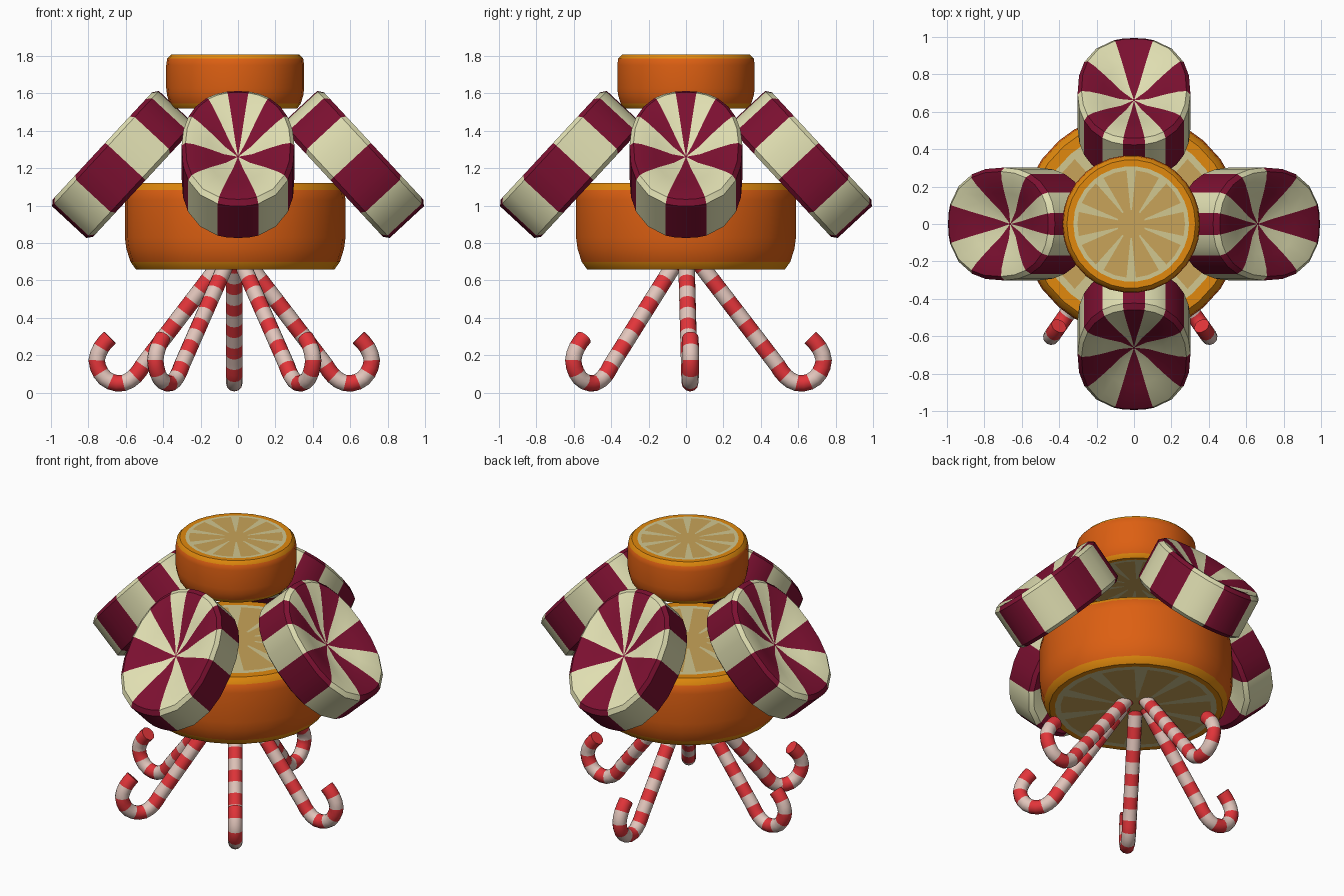
import bpy, bmesh, math
from mathutils import Vector, Matrix

if "Cube" in bpy.data.objects:
    bpy.data.objects.remove(bpy.data.objects["Cube"])


def material(name, rgb):
    m = bpy.data.materials.new(name)
    m.diffuse_color = (*rgb, 1)
    m.use_nodes = True
    m.node_tree.nodes["Principled BSDF"].inputs["Base Color"].default_value = m.diffuse_color
    return m


PEEL = material("orange peel", (0.72, 0.115, 0.006))
EDGE = material("peel edge", (0.75, 0.25, 0.004))
FLESH = material("orange flesh", (0.58, 0.37, 0.10))
PITH = material("pith", (0.64, 0.57, 0.28))
BERRY = material("berry red", (0.20, 0.005, 0.030))
CREAM = material("mint cream", (0.74, 0.73, 0.44))
RED = material("cane red", (0.76, 0.035, 0.042))
WHITE = material("cane white", (0.76, 0.56, 0.50))


def skin(name, rings, mats, rule, smooth=40):
    """Join equal closed rings into a closed surface; rule(ring, column) picks the colour."""
    bm = bmesh.new()
    vs = [[bm.verts.new(p) for p in ring] for ring in rings]
    n = len(rings[0])
    for i in range(len(vs) - 1):
        for j in range(n):
            k = (j + 1) % n
            f = bm.faces.new((vs[i][j], vs[i][k], vs[i + 1][k], vs[i + 1][j]))
            f.material_index = rule(i, j)
    for i, ring in ((0, vs[0]), (len(vs) - 2, vs[-1])):
        f = bm.faces.new(ring)
        f.material_index = rule(i, 0)
    bmesh.ops.recalc_face_normals(bm, faces=bm.faces[:])
    me = bpy.data.meshes.new(name)
    bm.to_mesh(me)
    bm.free()
    for m in mats:
        me.materials.append(m)
    ob = bpy.data.objects.new(name, me)
    bpy.context.collection.objects.link(ob)
    bpy.ops.object.select_all(action='DESELECT')
    ob.select_set(True)
    bpy.context.view_layer.objects.active = ob
    bpy.ops.object.shade_smooth_by_angle(angle=math.radians(smooth))
    return ob


# Orange slices: lathe of (radius, height, spoke half-width in degrees)
CAP = [(0.03, 3), (0.12, 3), (0.46, 5), (0.495, 5), (0.53, 5)]
SIDE = [(0.535, 0.665), (0.56, 0.70), (0.582, 0.77), (0.59, 0.83),
        (0.59, 1.03), (0.582, 1.085), (0.55, 1.12)]


def orange(name, scale, z0):
    prof = [(r, 0.66, w) for r, w in CAP] + [(r, z, 5) for r, z in SIDE]
    prof += [(r, 1.12, w) for r, w in reversed(CAP)]
    rings = []
    for r, z, w in prof:
        ring = []
        for k in range(10):
            for off in (-w, w, 18):
                a = math.radians(36 * k + 18 + off)
                ring.append((r * scale * math.cos(a) - 0.015, r * scale * math.sin(a),
                             z0 + (z - 0.66) * scale))
        rings.append(ring)
    last = len(prof) - 2
    nc = len(CAP)

    def rule(i, j):
        d = min(i, last - i)                 # steps from the cap centre
        if d == 0:
            return 2
        if d == 1:
            return 3 if j % 3 == 0 else 2    # pith spokes between segments
        if d == 2:
            return 3
        if d <= nc:
            return 1
        return 0
    return skin(name, rings, [PEEL, EDGE, FLESH, PITH], rule)


orange("lower_orange_slice", 1.0, 0.66)
orange("upper_orange_slice", 0.625, 1.52)

# Peppermints: dished oval discs with wedge stripes, leaning on four sides
HALF = [(0, 1), (9, 1), (18, 0), (39, 0), (60, 1), (76, 1), (92, 0), (106, 0),
        (120, 1), (134, 1), (149, 0), (160, 0), (171, 1)]
COLS = HALF + [(180, 1)] + [(360 - HALF[i][0], HALF[i - 1][1])
                            for i in range(len(HALF) - 1, 0, -1)]
MINT = [(0.02, 0.062), (0.25, 0.075), (0.55, 0.115), (0.8, 0.142), (0.93, 0.147), (1.0, 0.125)]


def spow(v, p):
    return math.copysign(abs(v) ** p, v)


def mint(name, turn):
    prof = MINT + [(r, -h) for r, h in reversed(MINT)]
    down = Vector((0.68, 0, -0.733))
    out = Vector((0.733, 0, 0.68))
    side = Vector((0, 1, 0))
    rot = Matrix.Rotation(math.radians(turn), 3, 'Z')
    rings = []
    for r, h in prof:
        ring = []
        for a, _ in COLS:
            t = math.radians(a)
            p = Vector((0.617, 0, 1.22)) + out * h
            p += down * (0.42 * r * spow(math.cos(t), 0.87))
            p += side * (0.302 * r * spow(math.sin(t), 0.87))
            ring.append(rot @ p)
        rings.append(ring)
    skin(name, rings, [CREAM, BERRY], lambda i, j: COLS[j][1])


for name, turn in (("right", 0), ("back", 90), ("left", 180), ("front", 270)):
    mint(name + "_peppermint", turn)

# Candy cane legs: banded tube along a hooked path of (reach, height)
PATH = [(0.05, 0.72), (0.49, 0.145), (0.515, 0.105), (0.55, 0.07), (0.60, 0.048),
        (0.65, 0.052), (0.695, 0.08), (0.725, 0.12), (0.737, 0.17),
        (0.725, 0.22), (0.70, 0.26), (0.665, 0.295)]


def resample(path, count):
    pts = [Vector(p) for p in path]
    lens = [(b - a).length for a, b in zip(pts, pts[1:])]
    step = sum(lens) / count
    out = []
    for i in range(count + 1):
        d = i * step
        k = 0
        while k < len(lens) - 1 and d > lens[k]:
            d -= lens[k]
            k += 1
        out.append(pts[k].lerp(pts[k + 1], min(1, d / lens[k])))
    return out


def cane(name, angle, radius=0.044, sides=12):
    pts = resample(PATH, 34)
    rot = Matrix.Rotation(math.radians(angle), 3, 'Z')
    rings = []
    for i, p in enumerate(pts):
        t = (pts[min(i + 1, len(pts) - 1)] - pts[max(i - 1, 0)]).normalized()
        nrm = Vector((-t.y, 0, t.x))
        ring = []
        for j in range(sides):
            a = math.tau * j / sides
            q = Vector((p.x, 0, p.y)) + nrm * (radius * math.cos(a))
            q += Vector((0, radius * math.sin(a), 0))
            ring.append(rot @ q + Vector((-0.02, 0, 0)))
        rings.append(ring)
    skin(name, rings, [RED, WHITE], lambda i, j: (i // 2) % 2)


for i, angle in enumerate((90, 178, 235, 305, 2)):
    cane(f"candy_cane_leg_{i + 1}", angle)
